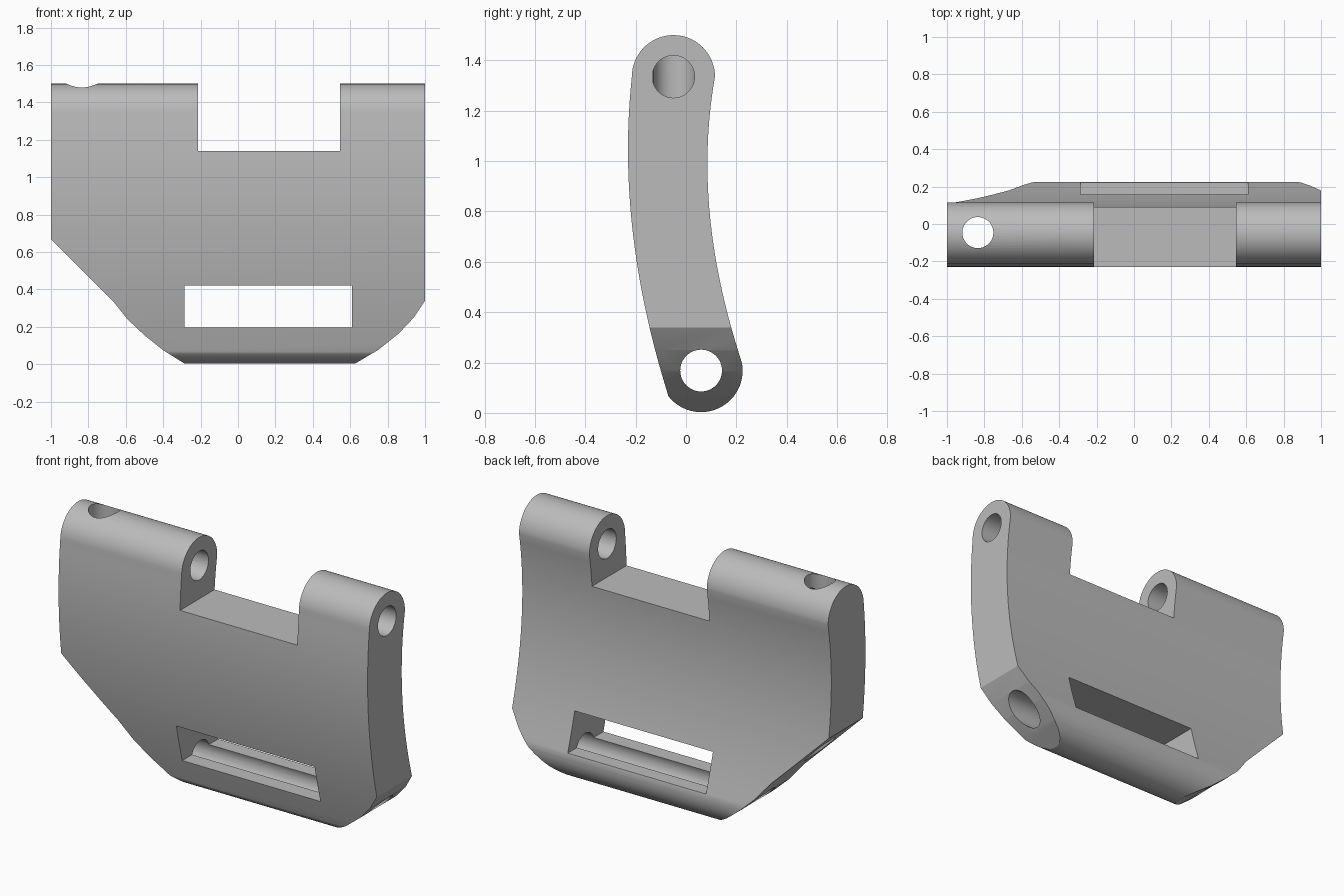
import bpy, bmesh, math
from mathutils import Matrix, Vector

cube = bpy.data.objects.get("Cube")
if cube:
    bpy.data.objects.remove(cube, do_unlink=True)

grey = bpy.data.materials.new("light_grey")
grey.use_nodes = True
colour = (0.5, 0.5, 0.5, 1)
grey.diffuse_color = colour
grey.node_tree.nodes["Principled BSDF"].inputs["Base Color"].default_value = colour


def arc(cx, cy, r, start, end, steps):
    angles = [math.radians(start + (end - start) * i / steps) for i in range(steps + 1)]
    return [(cx + r * math.cos(a), cy + r * math.sin(a)) for a in angles]


def smooth_edge(points, steps):
    """Polynomial y(z) through a few (y, z) points; returns the inner samples."""
    z0, z1 = points[0][1], points[-1][1]
    out = []
    for i in range(1, steps):
        z = z0 + (z1 - z0) * i / steps
        y = 0
        for yi, zi in points:
            term = yi
            for _, zj in points:
                if zj != zi:
                    term *= (z - zj) / (zi - zj)
            y += term
        out.append((y, z))
    return out


def prism(name, points, direction):
    """Extrude a closed 3D outline along a vector."""
    bm = bmesh.new()
    face = bm.faces.new([bm.verts.new(p) for p in points])
    new = bmesh.ops.extrude_face_region(bm, geom=[face])["geom"]
    bmesh.ops.translate(bm, vec=Vector(direction),
                        verts=[v for v in new if isinstance(v, bmesh.types.BMVert)])
    bmesh.ops.recalc_face_normals(bm, faces=bm.faces)
    mesh = bpy.data.meshes.new(name)
    bm.to_mesh(mesh)
    bm.free()
    mesh.materials.append(grey)
    obj = bpy.data.objects.new(name, mesh)
    bpy.context.collection.objects.link(obj)
    return obj


def box(name, x, y, z):
    return prism(name, [(x[0], y[0], z[0]), (x[1], y[0], z[0]),
                        (x[1], y[0], z[1]), (x[0], y[0], z[1])], (0, y[1] - y[0], 0))


def pin_hole(name, y, z, r, x0, x1):
    return prism(name, [(x0, a, b) for a, b in arc(y, z, r, 0, 360, 48)[:-1]], (x1 - x0, 0, 0))


def combine(target, tool, operation):
    mod = target.modifiers.new(tool.name, "BOOLEAN")
    mod.operation, mod.object, mod.solver = operation, tool, "EXACT"
    bpy.context.view_layer.objects.active = target
    bpy.ops.object.modifier_apply(modifier=mod.name)
    bpy.data.objects.remove(tool, do_unlink=True)


# curved side profile, rounded at both ends
top_y, top_z, low_y, low_z, r = -0.05, 1.335, 0.06, 0.168, 0.165
profile = arc(top_y, top_z, r, 0, 180, 32)
profile += smooth_edge([(-0.215, top_z), (-0.23, 1.0), (-0.145, 0.34), (-0.07, 0.068)], 24)
profile += arc(low_y, low_z, r, -142, 10, 28)
profile += smooth_edge([(0.223, 0.197), (0.12, 0.6), (0.085, 1.0), (0.115, top_z)], 24)
body = prism("hinge_plate", [(-1, y, z) for y, z in profile], (2, 0, 0))

# front outline with trimmed lower corners
outline = [(-1.1, 1.6), (-1.1, 0.77), (-0.67, 0.34), (-0.59, 0.24), (-0.5, 0.155), (-0.4, 0.075),
           (-0.28, 0), (-0.28, -0.1), (0.62, -0.1), (0.62, 0), (0.75, 0.077), (0.86, 0.165),
           (0.94, 0.25), (1, 0.34), (1.1, 0.5), (1.1, 1.6)]
combine(body, prism("outline", [(x, -0.5, z) for x, z in outline], (0, 1, 0)), "INTERSECT")

# notch between the lugs, strap slot, pin holes and vertical bore
combine(body, box("notch", (-0.215, 0.545), (-0.5, 0.5), (1.14, 1.7)), "DIFFERENCE")
combine(body, box("slot", (-0.285, 0.61), (-0.5, 0.5), (0.197, 0.42)), "DIFFERENCE")
combine(body, pin_hole("lower_hole", low_y, low_z, 0.083, -1.2, 1.2), "DIFFERENCE")
combine(body, pin_hole("upper_hole", top_y, top_z, 0.084, -0.83, 1.2), "DIFFERENCE")
bore = prism("bore", [(x, y, 0.2) for x, y in arc(-0.835, -0.046, 0.083, 0, 360, 48)[:-1]],
             (0, 0, 1.5))
combine(body, bore, "DIFFERENCE")

# smooth curves, crisp edges
bpy.ops.object.select_all(action="DESELECT")
body.select_set(True)
bpy.context.view_layer.objects.active = body
bpy.ops.object.shade_smooth_by_angle(angle=math.radians(25))
